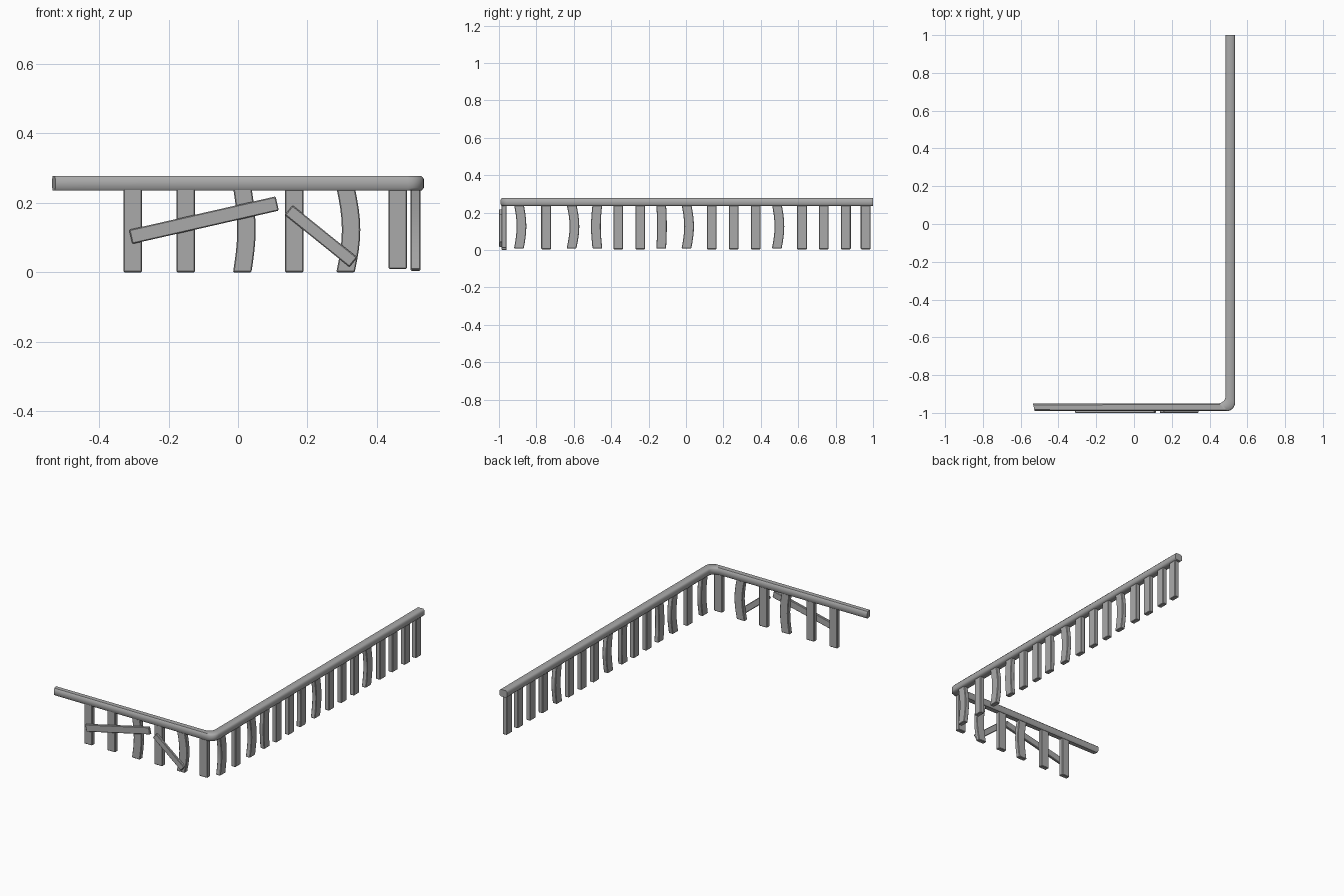
import bpy, bmesh, math
from mathutils import Vector, Matrix

cube = bpy.data.objects.get("Cube")
if cube:
    bpy.data.objects.remove(cube, do_unlink=True)

grey = bpy.data.materials.new("weathered_grey")
grey.use_nodes = True
grey.diffuse_color = (0.4, 0.4, 0.4, 1)
grey.node_tree.nodes["Principled BSDF"].inputs["Base Color"].default_value = (0.4, 0.4, 0.4, 1)


def finish(bm, name, angle=30):
    bmesh.ops.recalc_face_normals(bm, faces=bm.faces)
    mesh = bpy.data.meshes.new(name)
    bm.to_mesh(mesh)
    bm.free()
    mesh.materials.append(grey)
    obj = bpy.data.objects.new(name, mesh)
    bpy.context.collection.objects.link(obj)
    bpy.ops.object.select_all(action='DESELECT')
    obj.select_set(True)
    bpy.context.view_layer.objects.active = obj
    bpy.ops.object.shade_smooth_by_angle(angle=math.radians(angle))
    return obj


def board(name, size, matrix, bow=0.0, bevel=0.003):
    """Bevelled board, long in local z, optionally bowed towards local x."""
    bm = bmesh.new()
    bmesh.ops.create_cube(bm, size=1)
    bmesh.ops.scale(bm, vec=size, verts=bm.verts)
    bmesh.ops.bevel(bm, geom=bm.edges[:], offset=bevel, segments=1, affect='EDGES')
    if bow:
        for i in range(1, 8):
            z = size[2] * (i / 8 - 0.5)
            bmesh.ops.bisect_plane(bm, geom=bm.verts[:] + bm.edges[:] + bm.faces[:],
                                   plane_co=(0, 0, z), plane_no=(0, 0, 1))
        for v in bm.verts:
            v.co.x += bow * (math.cos(math.pi * v.co.z / size[2]) - 0.4)
    bm.transform(matrix)
    return finish(bm, name)


# Handrail: chamfered section swept round the rounded corner
def rail():
    low, high, c = 0.235, 0.277, 0.008
    inner, outer = [], []
    inner.append(Vector((-0.535, -0.950, 0)))
    outer.append(Vector((-0.526, -0.991, 0)))
    for i in range(7):
        a = math.radians(-90 + 15 * i)
        d = Vector((math.cos(a), math.sin(a), 0))
        inner.append(Vector((0.445, -0.910, 0)) + d * 0.040)
        outer.append(Vector((0.490, -0.946, 0)) + d * 0.045)
    inner.append(Vector((0.485, 1, 0)))
    outer.append(Vector((0.535, 1, 0)))
    bm = bmesh.new()
    rings = []
    for a, b in zip(inner, outer):
        d = (b - a).normalized() * c
        section = [(a, low + c), (a + d, low), (b - d, low), (b, low + c),
                   (b, high - c), (b - d, high), (a + d, high), (a, high - c)]
        rings.append([bm.verts.new((p.x, p.y, z)) for p, z in section])
    for r, s in zip(rings, rings[1:]):
        for i in range(8):
            j = (i + 1) % 8
            bm.faces.new((r[i], r[j], s[j], s[i]))
    bm.faces.new(rings[0])
    bm.faces.new(rings[-1])
    finish(bm, "handrail", 50)


rail()

# Front posts: position, bow, foot height
TOP = 0.245
front = [(-0.303, 0, 0), (-0.15, 0, 0), (0.017, 0.012, 0),
         (0.162, 0, 0), (0.316, 0.016, 0), (0.46, 0, 0.01)]
for i, (x, bow, foot) in enumerate(front):
    board(f"front_post_{i + 1}", (0.053, 0.027, TOP - foot),
          Matrix.Translation((x, -0.972, (TOP + foot) / 2)), bow)

# Side posts: position, bow
side = [(-0.888, 0.014), (-0.748, 0), (-0.606, 0.016), (-0.477, -0.008),
        (-0.362, 0), (-0.244, 0), (-0.131, 0.004), (0.008, 0.014),
        (0.137, 0), (0.255, 0), (0.373, 0), (0.491, 0.014),
        (0.62, 0), (0.737, 0), (0.855, 0), (0.96, 0)]
turn = Matrix.Rotation(math.radians(90), 4, 'Z')
for i, (y, bow) in enumerate(side):
    foot = 0.008 if bow else 0.004
    board(f"side_post_{i + 1}", (0.052, 0.028, TOP - foot),
          Matrix.Translation((0.511, y, (TOP + foot) / 2)) @ turn, bow)


# Loose planks nailed across the front posts
def plank(name, start, end, width):
    a, b = Vector((start[0], 0, start[1])), Vector((end[0], 0, end[1]))
    d = b - a
    tilt = Matrix.Rotation(math.atan2(d.x, d.z), 4, 'Y')
    mid = (a + b) / 2 + Vector((0, -0.992, 0))
    board(name, (width, 0.016, d.length), Matrix.Translation(mid) @ tilt)


plank("long_plank", (-0.309, 0.102), (0.113, 0.198), 0.042)
plank("short_plank", (0.146, 0.179), (0.332, 0.029), 0.036)
